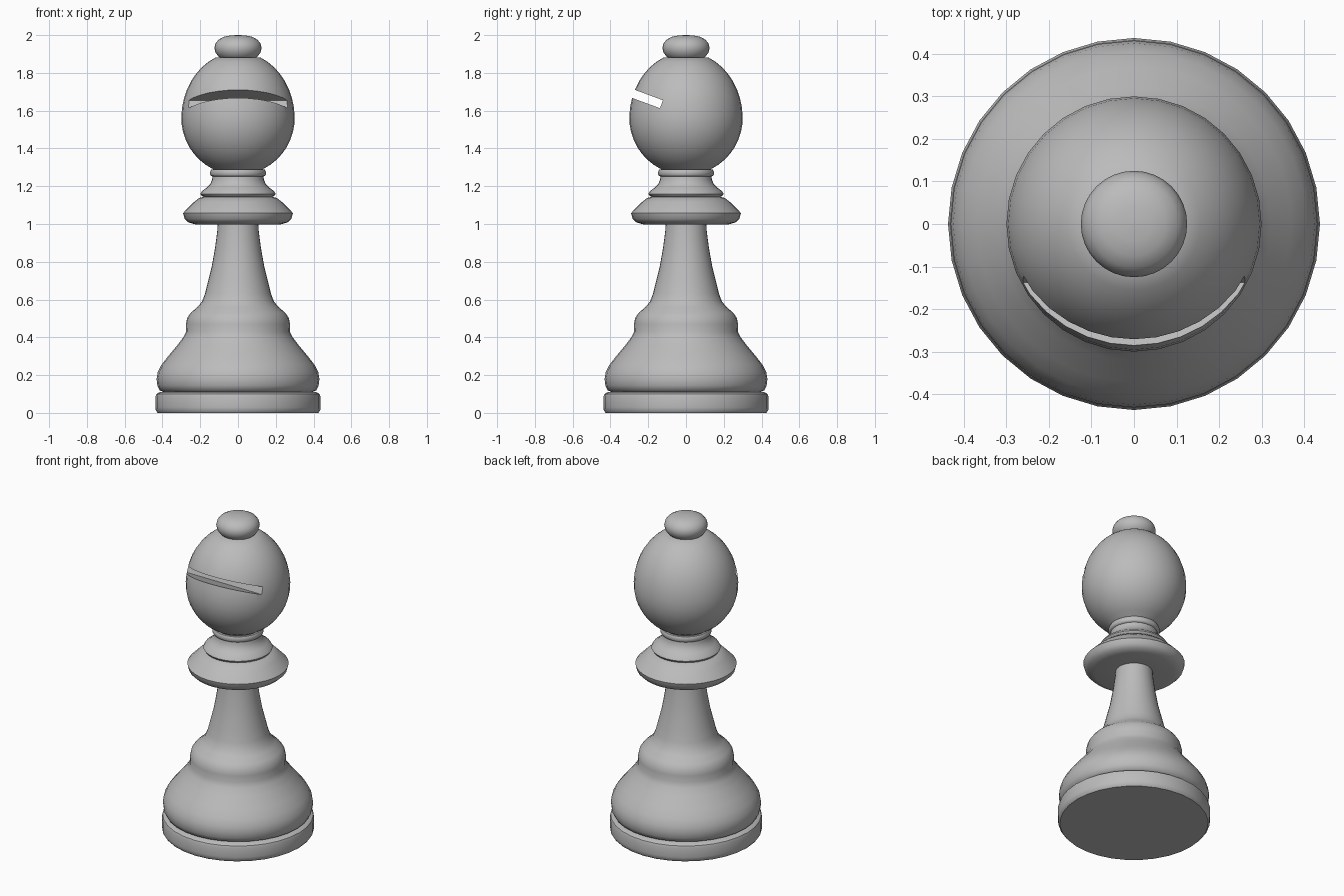
import bpy, bmesh, math
from mathutils import Matrix, Vector

cube = bpy.data.objects.get("Cube")
if cube:
    bpy.data.objects.remove(cube, do_unlink=True)

SIDES = 32

grey = bpy.data.materials.new("plain grey")
grey.use_nodes = True
colour = (0.5, 0.5, 0.5, 1)
grey.diffuse_color = colour
grey.node_tree.nodes["Principled BSDF"].inputs["Base Color"].default_value = colour


def add_object(name, bm):
    mesh = bpy.data.meshes.new(name)
    bm.to_mesh(mesh)
    bm.free()
    mesh.materials.append(grey)
    obj = bpy.data.objects.new(name, mesh)
    bpy.context.collection.objects.link(obj)
    return obj


def lathe(name, profile):
    """Turn (radius, height) points, bottom to top, into a closed solid."""
    bm = bmesh.new()
    rings = []
    for r, z in profile:
        rings.append([bm.verts.new((r * math.cos(a), r * math.sin(a), z))
                      for a in (math.tau * i / SIDES for i in range(SIDES))])
    for low, high in zip(rings, rings[1:]):
        for i in range(SIDES):
            j = (i + 1) % SIDES
            bm.faces.new((low[i], low[j], high[j], high[i]))
    bm.faces.new(rings[0][::-1])
    bm.faces.new(rings[-1])
    return add_object(name, bm)


def smooth(obj, degrees):
    bpy.ops.object.select_all(action='DESELECT')
    obj.select_set(True)
    bpy.context.view_layer.objects.active = obj
    bpy.ops.object.shade_smooth_by_angle(angle=math.radians(degrees))


# Foot disc
foot = lathe("foot", [(.425, 0), (.435, .012), (.437, .03), (.437, .085),
                      (.432, .1), (.415, .11), (.39, .112)])

# Bell-shaped body and tapering stem
body = lathe("body_and_stem", [
    (.39, .108), (.415, .12), (.427, .145), (.431, .18), (.425, .215), (.405, .255),
    (.37, .3), (.32, .36), (.29, .4), (.275, .43), (.276, .47), (.268, .505),
    (.25, .53), (.215, .56), (.19, .59), (.175, .63), (.16, .69), (.14, .77),
    (.122, .87), (.11, .96), (.106, 1.02)])

# Wide collar
collar = lathe("collar", [(.1, .998), (.225, .998), (.262, 1.008), (.283, 1.028),
                          (.291, 1.058), (.275, 1.075), (.235, 1.115),
                          (.205, 1.138), (.17, 1.147)])

# Ring above the collar and the narrow neck
neck = lathe("neck", [(.17, 1.14), (.192, 1.148), (.199, 1.16), (.19, 1.175),
                      (.165, 1.193), (.147, 1.212), (.137, 1.235), (.135, 1.256)])
band = lathe("neck_band", [(.13, 1.25), (.142, 1.254), (.147, 1.262),
                           (.147, 1.278), (.142, 1.288), (.13, 1.29)])

# Egg-shaped head, taller above its widest ring than below
head_points = []
for i in range(17):
    angle = math.radians(-63 + i * 130 / 16)
    height = .30 if angle < 0 else .35
    head_points.append((.3 * math.cos(angle), 1.56 + height * math.sin(angle)))
head = lathe("head", [(.12, 1.28)] + head_points)

# Slanted slot cut into the front of the head
bm = bmesh.new()
bmesh.ops.create_cube(bm, size=1)
slope = Matrix.Rotation(math.radians(-20.3), 4, 'X')
inner_end = Matrix.Translation(Vector((0, -.13, 1.634)))
bm.transform(inner_end @ slope @ Matrix.Translation((0, -.2, 0))
             @ Matrix.Diagonal((1, .4, .045, 1)))
cutter = add_object("slot_cutter", bm)
cutter.hide_render = True
cut = head.modifiers.new("slot", 'BOOLEAN')
cut.operation = 'DIFFERENCE'
cut.solver = 'EXACT'
cut.object = cutter
bpy.context.view_layer.objects.active = head
bpy.ops.object.modifier_apply(modifier=cut.name)
bpy.data.objects.remove(cutter, do_unlink=True)

# Small knob on top
finial = lathe("finial", [(.085, 1.872), (.105, 1.888), (.119, 1.908), (.125, 1.933),
                          (.119, 1.956), (.103, 1.976), (.075, 1.991),
                          (.04, 1.998), (.004, 2)])

for part in (foot, body, collar, neck, band, head, finial):
    smooth(part, 40)
